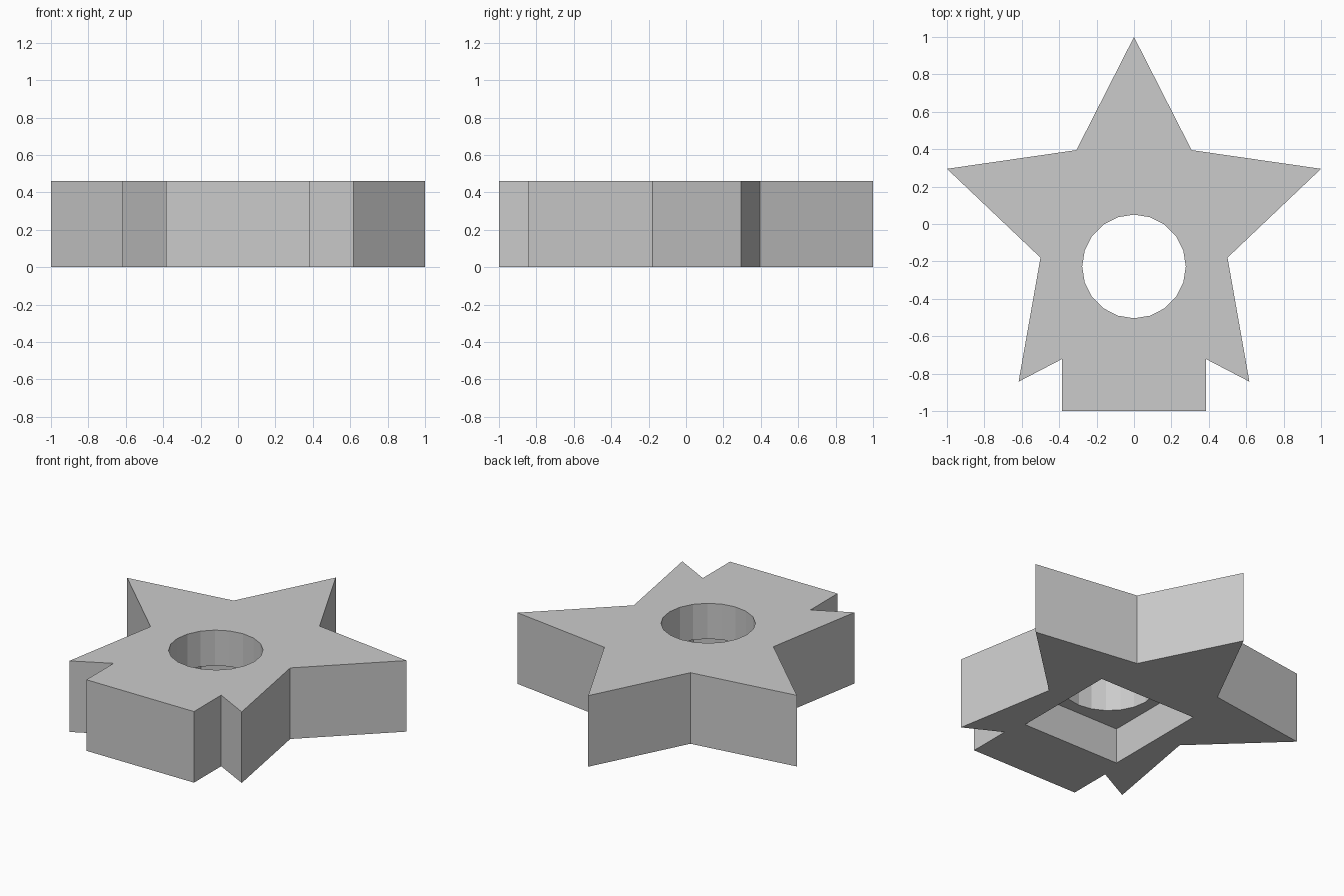
import bpy
import bmesh
from math import sin, cos, tau

cube = bpy.data.objects.get("Cube")
if cube:
    bpy.data.objects.remove(cube, do_unlink=True)

HEIGHT = 0.46
HOLE_Y, HOLE_R, HOLE_SIDES = -0.227, 0.277, 20
POCKET_HALF, POCKET_DEPTH = 0.35, 0.23

grey = bpy.data.materials.new("plain grey")
grey.use_nodes = True
colour = (0.6, 0.6, 0.6, 1)
grey.diffuse_color = colour
grey.node_tree.nodes["Principled BSDF"].inputs["Base Color"].default_value = colour


def prism(name, outline, z0, z1):
    """Extrude a closed outline from z0 up to z1."""
    bm = bmesh.new()
    face = bm.faces.new([bm.verts.new((x, y, z0)) for x, y in outline])
    new = bmesh.ops.extrude_face_region(bm, geom=[face])["geom"]
    top = [v for v in new if isinstance(v, bmesh.types.BMVert)]
    bmesh.ops.translate(bm, verts=top, vec=(0, 0, z1 - z0))
    bmesh.ops.recalc_face_normals(bm, faces=bm.faces)
    mesh = bpy.data.meshes.new(name)
    bm.to_mesh(mesh)
    bm.free()
    mesh.materials.append(grey)
    obj = bpy.data.objects.new(name, mesh)
    bpy.context.collection.objects.link(obj)
    return obj


# Star body with a square foot: right half from the top tip down, then mirrored
half = [(0, 1), (0.308, 0.395), (1, 0.295), (0.5, -0.18),
        (0.617, -0.843), (0.385, -0.722), (0.385, -1)]
outline = half + [(-x, y) for x, y in reversed(half[1:])]
body = prism("star_body", outline, 0, HEIGHT)

# Square pocket in the underside and round hole through the top
s = POCKET_HALF
pocket = prism("pocket_cutter", [(x, HOLE_Y + y) for x, y in
               ((-s, -s), (s, -s), (s, s), (-s, s))], -0.1, POCKET_DEPTH)
angles = [tau * i / HOLE_SIDES for i in range(HOLE_SIDES)]
hole = prism("hole_cutter", [(HOLE_R * cos(a), HOLE_Y + HOLE_R * sin(a)) for a in angles],
             -0.1, HEIGHT + 0.1)

for cutter in (pocket, hole):
    cutter.hide_render = True
    mod = body.modifiers.new(cutter.name, 'BOOLEAN')
    mod.operation = 'DIFFERENCE'
    mod.solver = 'EXACT'
    mod.object = cutter

# Bake the cuts and drop the cutters
bpy.context.view_layer.update()
graph = bpy.context.evaluated_depsgraph_get()
result = bpy.data.meshes.new_from_object(body.evaluated_get(graph))
body.modifiers.clear()
body.data = result
for cutter in (pocket, hole):
    bpy.data.objects.remove(cutter, do_unlink=True)
